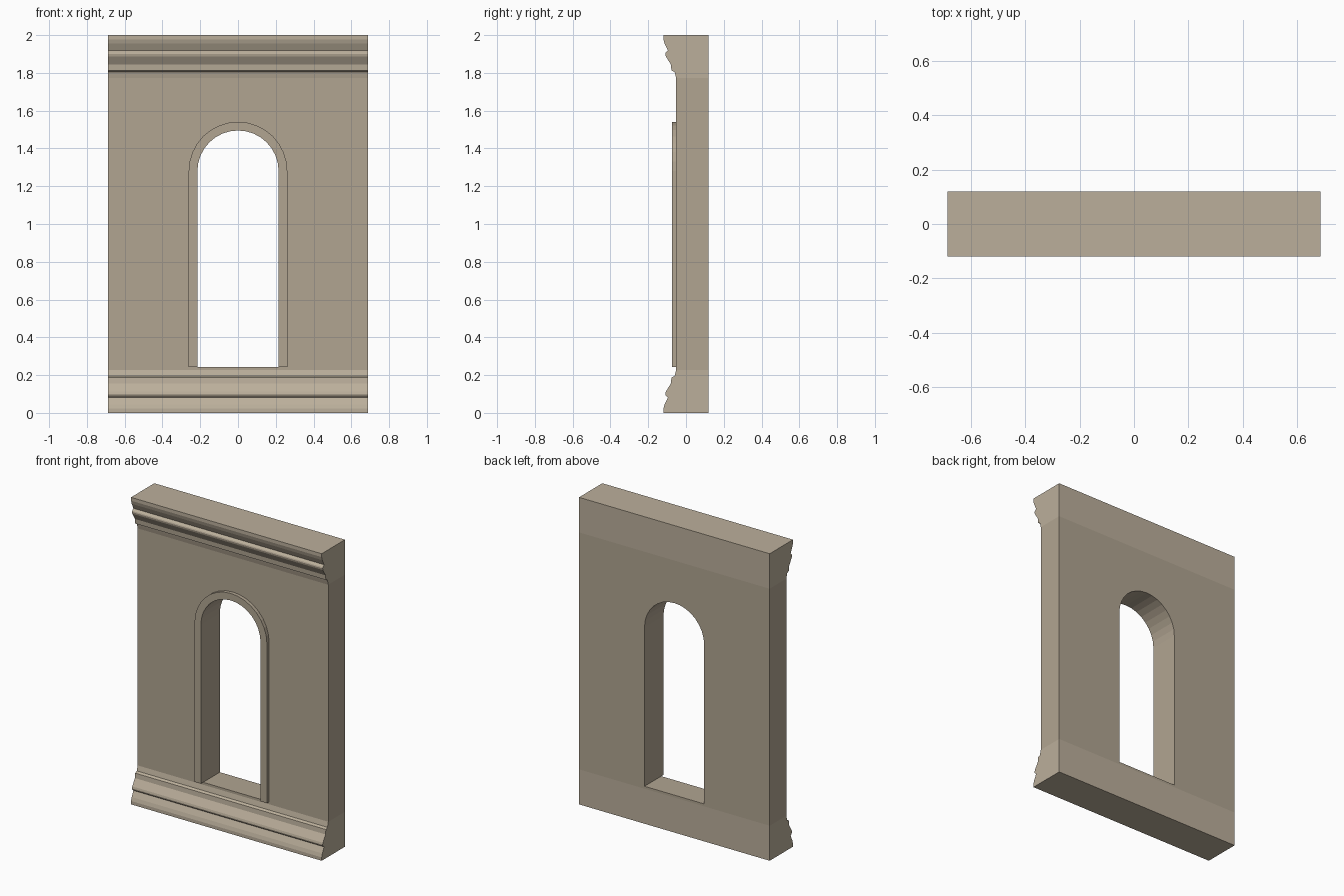
import bpy, bmesh, math

if "Cube" in bpy.data.objects:
    bpy.data.objects.remove(bpy.data.objects["Cube"])

W, BACK, FRONT = 0.687, 0.12, -0.052
BASE, SILL, SPRING, R, N = 0.228, 0.244, 1.28, 0.215, 16


def material(name, rgb):
    m = bpy.data.materials.new(name)
    m.diffuse_color = (*rgb, 1)
    m.use_nodes = True
    m.node_tree.nodes["Principled BSDF"].inputs["Base Color"].default_value = m.diffuse_color
    return m


wall_stone = material("wall_stone", (0.44, 0.375, 0.285))
trim_stone = material("trim_stone", (0.50, 0.43, 0.33))


def finish(name, bm, mat):
    bmesh.ops.recalc_face_normals(bm, faces=bm.faces)
    me = bpy.data.meshes.new(name)
    bm.to_mesh(me)
    bm.free()
    me.materials.append(mat)
    ob = bpy.data.objects.new(name, me)
    bpy.context.collection.objects.link(ob)
    return ob


def band(name, inner, outer, y0, y1, closed, mat):
    """Solid between two matching x-z outlines, from y0 to y1."""
    bm = bmesh.new()
    a, b, c, d = ([bm.verts.new((x, y, z)) for x, z in pts]
                  for pts, y in ((inner, y0), (outer, y0), (outer, y1), (inner, y1)))
    n = len(inner)
    for i in range(n if closed else n - 1):
        j = (i + 1) % n
        for p, q in ((a, b), (b, c), (c, d), (d, a)):
            bm.faces.new((p[i], p[j], q[j], q[i]))
    if not closed:
        for i in (0, n - 1):
            bm.faces.new((a[i], b[i], c[i], d[i]))
    return finish(name, bm, mat)


def arch(r):
    arc = [(r * math.cos(math.pi * i / N), SPRING + r * math.sin(math.pi * i / N))
           for i in range(N + 1)]
    return [(r, SILL)] + arc + [(-r, SILL)]


# Wall panel with arched opening; the outer outline meets the arch point by point
TOP, K = 2 - BASE, 3
outer = [(W, BASE)]
for i in range(N + 1):
    x = W * (1 - 2 * min(max((i - K) / (N - 2 * K), 0), 1))
    z = SPRING + (TOP - SPRING) * min(i / K, (N - i) / K, 1)
    outer.append((x, z))
outer.append((-W, BASE))
band("wall_panel", arch(R), outer, FRONT, BACK, True, wall_stone)

# Raised surround of the opening
band("arch_surround", arch(R), arch(0.261), -0.075, FRONT, False, wall_stone)

# Moulded base, and the same profile upside down as the cornice
profile = [(BACK, 0), (-0.12, 0), (-0.12, 0.022), (-0.113, 0.045), (-0.095, 0.081),
           (-0.108, 0.093), (-0.11, 0.1), (-0.107, 0.112), (-0.08, 0.156),
           (-0.077, 0.187), (-0.06, 0.195), (-0.057, 0.208), (FRONT, BASE), (BACK, BASE)]


def moulding(name, flip):
    bm = bmesh.new()
    ends = [[bm.verts.new((x, y, 2 - z if flip else z)) for y, z in profile]
            for x in (-W, W)]
    for e in ends:
        bm.faces.new(e)
    for i in range(len(profile)):
        j = (i + 1) % len(profile)
        bm.faces.new((ends[0][i], ends[0][j], ends[1][j], ends[1][i]))
    finish(name, bm, trim_stone)


moulding("base_moulding", False)
moulding("cornice_moulding", True)
